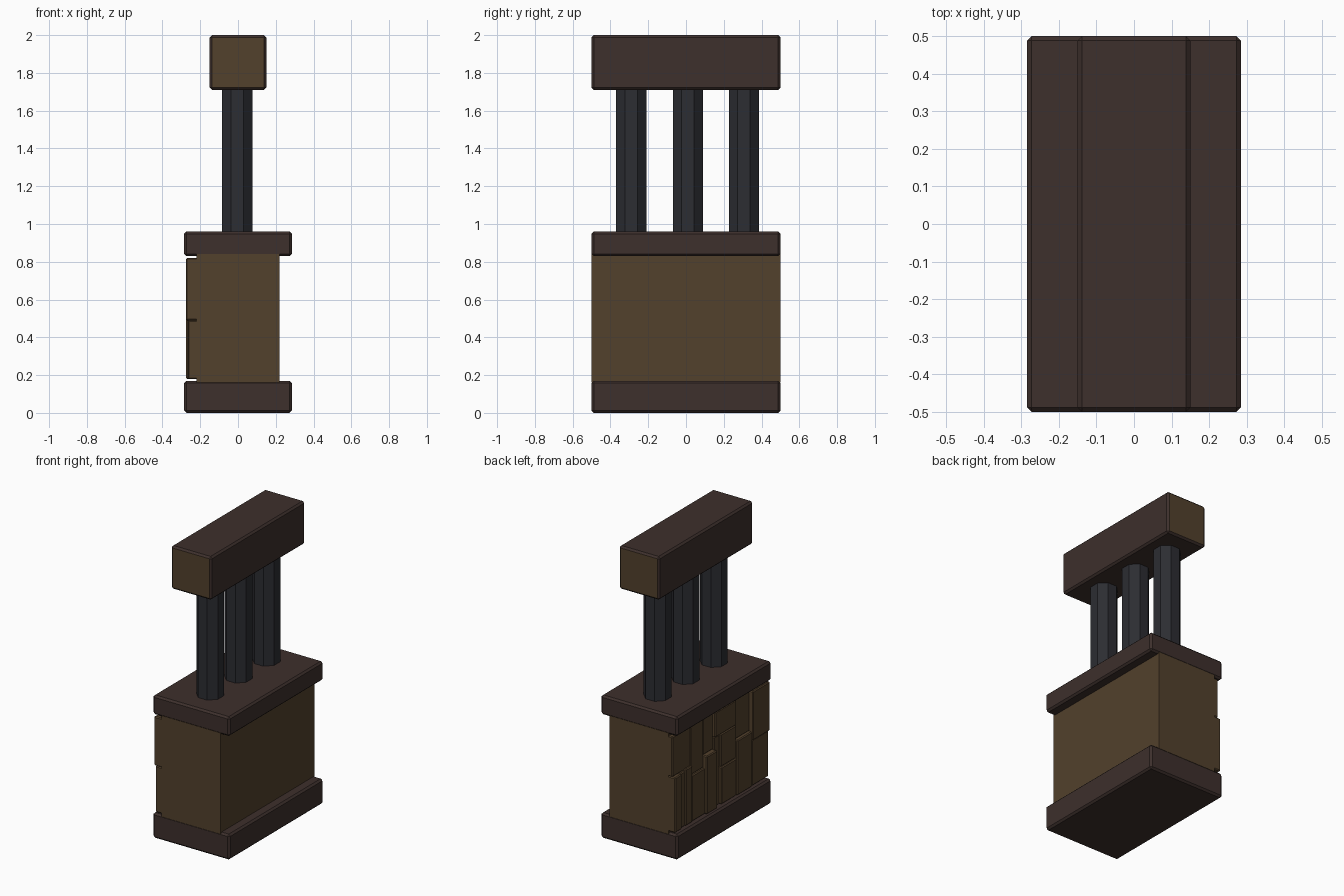
import bpy, bmesh
from math import pi, cos

if "Cube" in bpy.data.objects:
    bpy.data.objects.remove(bpy.data.objects["Cube"])


def material(name, rgb):
    m = bpy.data.materials.new(name)
    m.diffuse_color = (*rgb, 1)
    m.use_nodes = True
    m.node_tree.nodes["Principled BSDF"].inputs["Base Color"].default_value = m.diffuse_color
    return m


DARK = material("dark_wood", (0.047, 0.029, 0.025))
WOOD = material("light_wood", (0.085, 0.052, 0.025))
IRON = material("iron", (0.025, 0.026, 0.032))


def finish(bm, name, mats):
    mesh = bpy.data.meshes.new(name)
    bm.to_mesh(mesh)
    bm.free()
    for m in mats:
        mesh.materials.append(m)
    ob = bpy.data.objects.new(name, mesh)
    bpy.context.collection.objects.link(ob)
    return ob


def box(name, x, y, z, mat, bevel=0.0):
    """Box spanning the given (min, max) ranges with chamfered edges."""
    bm = bmesh.new()
    bmesh.ops.create_cube(bm, size=1)
    for v in bm.verts:
        v.co = [r[0] + (c + 0.5) * (r[1] - r[0]) for c, r in zip(v.co, (x, y, z))]
    if bevel:
        bmesh.ops.bevel(bm, geom=bm.edges[:], offset=bevel, segments=1, affect='EDGES')
    return finish(bm, name, [mat])


# Plinth, body and top slab
box("plinth", (-0.285, 0.285), (-0.5, 0.5), (0, 0.17), DARK, 0.012)
box("body", (-0.22, 0.22), (-0.5, 0.5), (0.16, 0.84), WOOD)
box("top_slab", (-0.285, 0.285), (-0.5, 0.5), (0.83, 0.96), DARK, 0.012)

# Head beam with pale end grain
beam = box("head_beam", (-0.15, 0.15), (-0.5, 0.5), (1.71, 2.0), DARK, 0.012)
beam.data.materials.append(WOOD)
for p in beam.data.polygons:
    if abs(p.normal.y) > 0.99:
        p.material_index = 1

# Octagonal posts
for i, y in enumerate((-0.29, 0.01, 0.307)):
    bpy.ops.mesh.primitive_cylinder_add(
        vertices=8, radius=0.08 / cos(pi / 8), depth=0.79,
        location=(-0.004, y, 1.335), rotation=(0, 0, pi / 8))
    post = bpy.context.object
    post.name = f"post_{i + 1}"
    post.data.materials.append(IRON)

# Uneven blocks on the left face: y range, z range, protruding x
blocks = [
    (0.31, 0.50, 0.55, 0.82, -0.25),
    (0.43, 0.50, 0.18, 0.55, -0.27),
    (0.38, 0.43, 0.18, 0.55, -0.26),
    (0.31, 0.38, 0.18, 0.56, -0.265),
    (0.17, 0.31, 0.49, 0.82, -0.25),
    (0.17, 0.31, 0.18, 0.49, -0.26),
    (0.06, 0.17, 0.57, 0.82, -0.245),
    (0.06, 0.17, 0.18, 0.57, -0.275),
    (0.00, 0.06, 0.18, 0.65, -0.25),
    (-0.16, 0.06, 0.65, 0.82, -0.26),
    (-0.16, 0.00, 0.43, 0.65, -0.26),
    (-0.16, 0.00, 0.18, 0.43, -0.265),
    (-0.32, -0.16, 0.55, 0.82, -0.25),
    (-0.32, -0.16, 0.18, 0.55, -0.27),
    (-0.50, -0.32, 0.49, 0.82, -0.275),
    (-0.50, -0.32, 0.18, 0.49, -0.265),
]
for i, (y0, y1, z0, z1, x) in enumerate(blocks):
    box(f"wall_block_{i + 1}", (x, -0.21), (y0, y1), (z0, z1), WOOD, 0.006)
